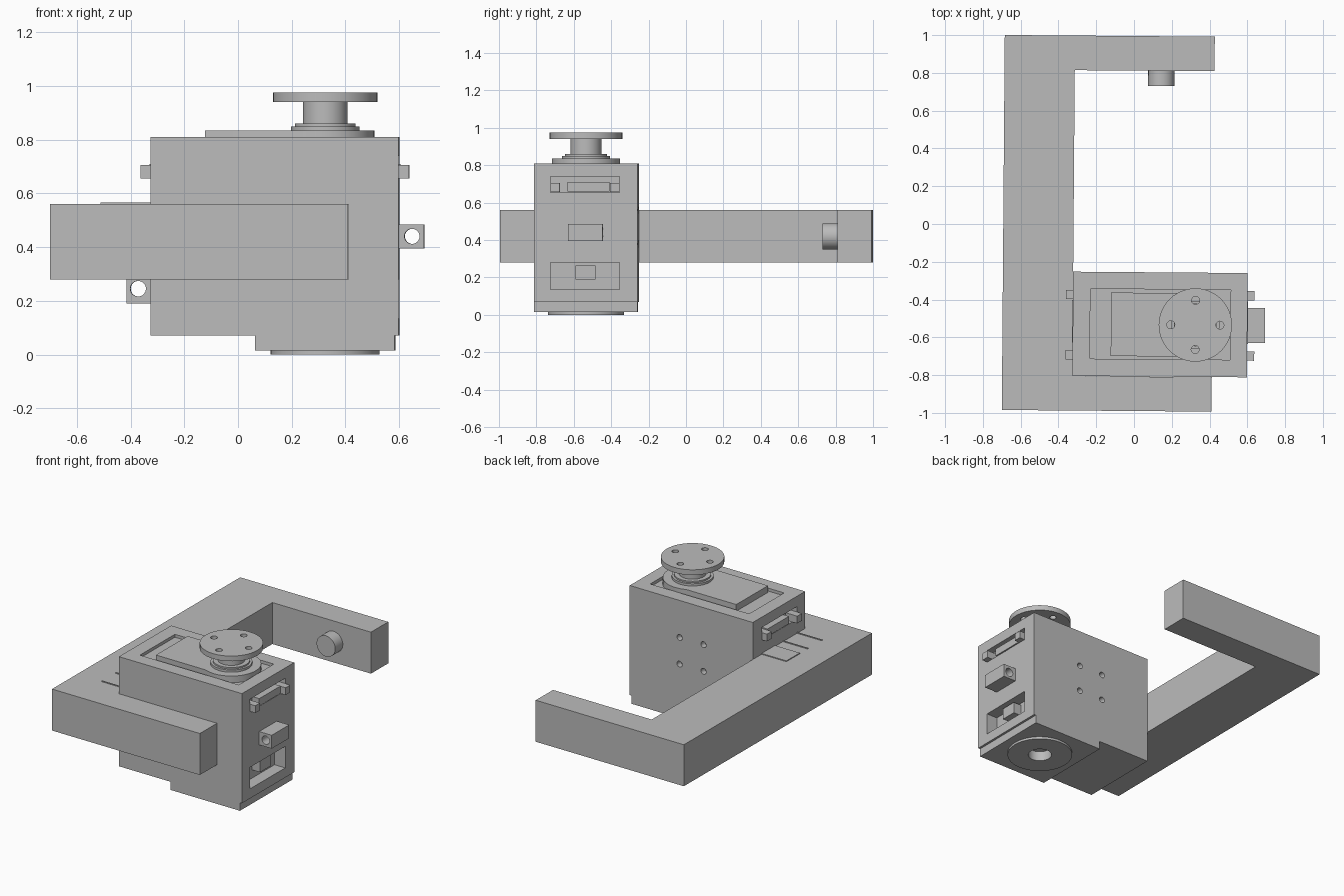
import bpy, bmesh, math
from mathutils import Matrix, Vector

cube = bpy.data.objects.get("Cube")
if cube:
    bpy.data.objects.remove(cube, do_unlink=True)

grey = bpy.data.materials.new("plain grey")
grey.use_nodes = True
GREY = (0.5, 0.5, 0.5, 1)
grey.diffuse_color = GREY
grey.node_tree.nodes["Principled BSDF"].inputs["Base Color"].default_value = GREY

YAW = math.radians(-0.45)          # the whole assembly is turned very slightly
CX, CY = 0.329, -0.532             # turning axis of the flange


def box(x0, x1, y0, y1, z0, z1):
    def add(bm):
        mid = Vector((x0 + x1, y0 + y1, z0 + z1)) / 2
        size = Matrix.Diagonal((x1 - x0, y1 - y0, z1 - z0, 1))
        bmesh.ops.create_cube(bm, size=1, matrix=Matrix.Translation(mid) @ size)
    return add


def cyl(radius, start, length, axis="Z", sides=48):
    def add(bm):
        turn = {"Z": Matrix(), "Y": Matrix.Rotation(-math.pi / 2, 4, "X")}[axis]
        m = Matrix.Translation(start) @ turn @ Matrix.Translation((0, 0, length / 2))
        bmesh.ops.create_cone(bm, cap_ends=True, segments=sides, radius1=radius,
                              radius2=radius, depth=length, matrix=m)
    return add


def prism(points, z0, z1):
    def add(bm):
        face = bm.faces.new([bm.verts.new((x, y, z0)) for x, y in points])
        res = bmesh.ops.extrude_face_region(bm, geom=[face])
        verts = [g for g in res["geom"] if isinstance(g, bmesh.types.BMVert)]
        bmesh.ops.translate(bm, verts=verts, vec=(0, 0, z1 - z0))
        bmesh.ops.recalc_face_normals(bm, faces=bm.faces)
    return add


def make(name, shapes):
    bm = bmesh.new()
    for add in shapes:
        add(bm)
    mesh = bpy.data.meshes.new(name)
    bm.to_mesh(mesh)
    bm.free()
    mesh.materials.append(grey)
    obj = bpy.data.objects.new(name, mesh)
    obj.rotation_euler.z = YAW
    bpy.context.collection.objects.link(obj)
    return obj


def part(name, *shapes, cuts=()):
    obj = make(name, shapes)
    if cuts:
        cutter = make(name + " cutter", cuts)
        mod = obj.modifiers.new("cut", "BOOLEAN")
        mod.operation, mod.solver, mod.object = "DIFFERENCE", "EXACT", cutter
        bpy.context.view_layer.update()
        graph = bpy.context.evaluated_depsgraph_get()
        obj.data = bpy.data.meshes.new_from_object(obj.evaluated_get(graph))
        obj.modifiers.clear()
        bpy.data.objects.remove(cutter, do_unlink=True)
    bpy.ops.object.select_all(action="DESELECT")
    obj.select_set(True)
    bpy.context.view_layer.objects.active = obj
    bpy.ops.object.shade_smooth_by_angle()
    return obj


# C-shaped frame and the pin on its back arm
part("c_frame", prism([(-.692, -.99), (.418, -.99), (.418, -.808), (-.32, -.808),
                       (-.32, .812), (.42, .812), (.42, .995), (-.692, .995)], .28, .56))
part("arm_pin", cyl(.07, (.139, .732, .42), .082, "Y"))

# Motor housing with pockets, connector recesses and screw holes
X0, X1, Y0, Y1 = -.32, .604, -.807, -.255
PY0, PY1 = -.72, -.35              # width of the connector recesses
screws = [cyl(.02, (x, Y1 - .04, z), .06, "Y", 20) for x in (.05, .23) for z in (.38, .56)]
part("housing", box(X0, X1, Y0, Y1, .07, .81), cuts=[
    box(-.228, .515, -.715, -.345, .79, .85),
    box(X1 - .05, X1 + .05, PY0, PY1, .655, .74),
    box(X0 - .05, X0 + .05, PY0, PY1, .655, .74),
    box(X1 - .08, X1 + .05, PY0, PY1, .135, .28)] + screws)

# Stepped foot and bearing ring underneath, with a central bore
part("foot", box(.069, .589, Y0, Y1, .015, .07), cuts=[cyl(.073, (CX, CY, 0), .065)])
part("bearing_ring", cyl(.203, (CX, CY, 0), .015),
     cuts=[cyl(.073, (CX, CY, -.01), .04)])
groove = part("bearing_groove_lip", cyl(.18, (CX, CY, -.0), .01),
              cuts=[cyl(.17, (CX, CY, -.01), .04)])

# Cover plate with a round end
half, radius = .168, .183
sweep = math.pi - math.asin(half / radius)
arc = [(CX + radius * math.cos(a), CY + radius * math.sin(a))
       for a in (-sweep + 2 * sweep * i / 36 for i in range(37))]
part("cover_plate", prism(arc + [(-.118, CY + half), (-.118, CY - half)], .79, .835))

# Output shaft and drilled flange
part("shaft_collar", cyl(.128, (CX, CY, .83), .02))
part("shaft_step", cyl(.113, (CX, CY, .845), .015))
part("output_shaft", cyl(.083, (CX, CY, .855), .09))
part("output_flange", cyl(.194, (CX, CY, .94), .035), cuts=[
    cyl(.021, (CX + .13 * dx, CY + .13 * dy, .92), .08, "Z", 20)
    for dx, dy in ((1, 0), (-1, 0), (0, 1), (0, -1))])

# Upper connectors on both ends: two latch blocks and a bar
for label, face, out in (("left", X1, 1), ("right", X0, -1)):
    def span(a, b):
        return sorted((face + out * a, face + out * b))
    part(label + "_connector_bar", box(*span(-.06, .004), -.63, -.405, .66, .71))
    for tag, side in (("front", -1), ("back", 1)):
        y0, y1 = sorted(((PY0 + PY1) / 2 + side * .135, (PY0 + PY1) / 2 + side * .184))
        part(f"{label}_{tag}_latch", box(*span(-.06, .038), y0, y1, .656, .705))

# Hinge lugs with a cross hole
part("left_lug", box(.59, .698, -.625, -.44, .395, .485),
     cuts=[cyl(.028, (.653, -.7, .44), .4, "Y", 32)])
part("right_lug", box(-.411, -.31, -.633, -.448, .19, .285),
     cuts=[cyl(.029, (-.367, -.75, .245), .5, "Y", 32)])

# Socket block inside the lower recess
part("socket_block", box(X1 - .09, X1 - .02, -.587, -.48, .19, .265))

# Contact plates lying on the frame
part("contact_plate", box(-.506, -.31, -.49, -.348, .5, .566))
for tag, y in (("middle", -.576), ("front", -.724)):
    part(tag + "_contact_strip", box(-.506, -.31, y - .003, y + .003, .5, .566))
